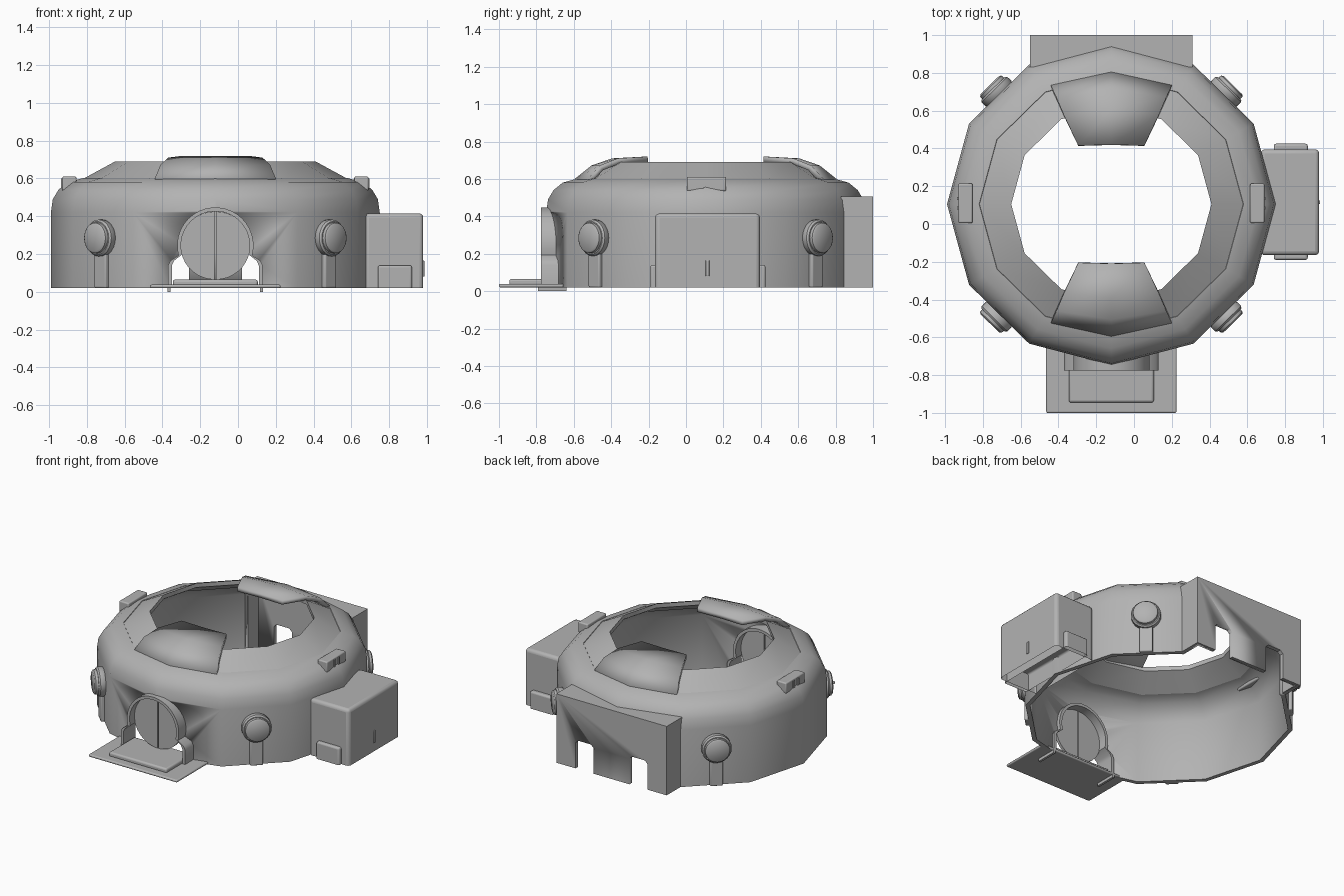
import bpy, bmesh, math
from mathutils import Vector, Matrix

if "Cube" in bpy.data.objects:
    bpy.data.objects.remove(bpy.data.objects["Cube"], do_unlink=True)

CX, CY = -0.12, 0.105
grey = bpy.data.materials.new("plain_grey")
grey.use_nodes = True
grey.diffuse_color = (0.45, 0.45, 0.45, 1)
grey.node_tree.nodes["Principled BSDF"].inputs["Base Color"].default_value = grey.diffuse_color


def finish(name, bm, bevel=0.0, smooth=True, thickness=0.0):
    """Turn a bmesh into a named, shaded object."""
    bmesh.ops.recalc_face_normals(bm, faces=bm.faces)
    mesh = bpy.data.meshes.new(name)
    bm.to_mesh(mesh)
    bm.free()
    ob = bpy.data.objects.new(name, mesh)
    bpy.context.collection.objects.link(ob)
    mesh.materials.append(grey)
    if thickness:
        mod = ob.modifiers.new("Thickness", 'SOLIDIFY')
        mod.thickness, mod.offset = thickness, -1
    if bevel:
        mod = ob.modifiers.new("Bevel", 'BEVEL')
        mod.width, mod.segments = bevel, 3
    if smooth:
        bpy.ops.object.select_all(action='DESELECT')
        ob.select_set(True)
        bpy.context.view_layer.objects.active = ob
        bpy.ops.object.shade_smooth_by_angle(angle=math.radians(40))
    return ob


def box(name, x, y, z, bevel=0.0, open_bottom=False):
    bm = bmesh.new()
    bmesh.ops.create_cube(bm, size=1)
    for v in bm.verts:
        v.co = Vector([(r[0] + r[1]) / 2 + c * (r[1] - r[0]) for c, r in zip(v.co, (x, y, z))])
    if open_bottom:
        bmesh.ops.delete(bm, geom=[f for f in bm.faces if f.normal.z < -0.5], context='FACES')
    return finish(name, bm, bevel)


def revolve(name, profile, sides, matrix, closed=False, **kw):
    """Spin (radius, height) points about the local z axis."""
    bm = bmesh.new()
    rings = [[bm.verts.new((r * math.cos(math.tau * i / sides), r * math.sin(math.tau * i / sides), z))
              for i in range(sides)] for r, z in profile]
    pairs = list(zip(rings, rings[1:])) + ([(rings[-1], rings[0])] if closed else [])
    for a, b in pairs:
        for i in range(sides):
            j = (i + 1) % sides
            bm.faces.new((a[i], a[j], b[j], b[i]))
    if not closed:
        bm.faces.new(rings[0])
        bm.faces.new(rings[-1])
    bm.transform(matrix)
    return finish(name, bm, **kw)


def prism(name, outline, y0, y1, inner=None, **kw):
    """Extrude an x-z outline along y; with an inner outline it becomes a strip."""
    bm = bmesh.new()
    points = outline + (inner[::-1] if inner else [])
    front = [bm.verts.new((CX + x, y0, z)) for x, z in points]
    back = [bm.verts.new((CX + x, y1, z)) for x, z in points]
    n = len(points)
    for i in range(n):
        j = (i + 1) % n
        bm.faces.new((front[i], front[j], back[j], back[i]))
    for side in (front, back):
        if inner:
            for i in range(n // 2 - 1):
                bm.faces.new((side[i], side[i + 1], side[n - 2 - i], side[n - 1 - i]))
        else:
            bm.faces.new(side)
    return finish(name, bm, **kw)


def cut(target, cutter):
    cutter.hide_render = True
    cutter.hide_viewport = True
    mod = target.modifiers.new("Cut", 'BOOLEAN')
    mod.operation, mod.solver, mod.object = 'DIFFERENCE', 'EXACT', cutter


def door_outline(r, w, bottom):
    """Round arch that flares out to a wider foot."""
    arc = [(r * math.cos(math.radians(a)), 0.245 + r * math.sin(math.radians(a)))
           for a in range(-15, 196, 10)]
    right = [(w, bottom), (w, 0.14), (w - 0.012, 0.165)]
    return right + arc + [(-x, z) for x, z in reversed(right)]


# Twelve-sided wall with a rounded shoulder, and the sloping roof ring on it
place = Matrix.Translation((CX, CY, 0)) @ Matrix.Diagonal((1, 0.98, 1, 1))
wall = revolve("wall", [(0.87, 0.02), (0.87, 0.42), (0.86, 0.49), (0.83, 0.54), (0.78, 0.58),
                        (0.70, 0.602), (0.68, 0.57), (0.76, 0.55), (0.84, 0.45), (0.84, 0.02)],
               12, place, closed=True)
revolve("roof_ring", [(0.705, 0.595), (0.53, 0.69), (0.53, 0.66), (0.68, 0.57)], 12, place, closed=True)

# Curved roof panels, front and back
for name, s in (("back_roof_panel", 1), ("front_roof_panel", -1)):
    bm = bmesh.new()
    rows = []
    for half, edge, mid, z in ((0.32, 0.63, 0.70, 0.60), (0.29, 0.565, 0.61, 0.672),
                               (0.25, 0.47, 0.50, 0.71), (0.175, 0.31, 0.315, 0.72)):
        rows.append([bm.verts.new((CX + x, CY + s * y, z)) for x, y in ((-half, edge), (0, mid), (half, edge))])
    for a, b in zip(rows, rows[1:]):
        for i in range(2):
            quad = (a[i], a[i + 1], b[i + 1], b[i])
            bm.faces.new(quad if s < 0 else quad[::-1])
    finish(name, bm, thickness=0.03)

# Hollow rear block with two doorways, open to the inside
rear = box("rear_block", (-0.55, 0.31), (0.83, 1.0), (0.02, 0.505))
hollow = box("rear_hollow_cutter", (-0.52, 0.28), (0.6, 0.97), (-0.1, 0.475))
inside = revolve("inside_cutter", [(0.85, -0.2), (0.85, 0.8)], 12, place)
cut(wall, hollow)
cut(rear, hollow)
cut(rear, inside)
for name, s in (("left", 1), ("right", -1)):
    outline = [(s * x, z) for x, z in ((0.14, -0.1), (0.28, -0.1), (0.28, 0.2), (0.26, 0.22), (0.16, 0.22), (0.14, 0.2))]
    cut(rear, prism(name + "_doorway_cutter", outline, 0.9, 1.1))

# Front entrance: opening, frame and split round door
cut(wall, prism("entrance_cutter", door_outline(0.19, 0.24, -0.1), -1.0, -0.45))
prism("entrance_frame", door_outline(0.202, 0.25, 0.03), -0.775, -0.64, door_outline(0.182, 0.23, 0.03))
for name, s in (("left", 1), ("right", -1)):
    half = [(s * (0.004 + 0.18 * math.cos(a)), 0.245 + 0.18 * math.sin(a))
            for a in (math.radians(d) for d in range(-90, 91, 10))]
    prism(name + "_door_half", half, -0.72, -0.70)

# Entrance platform with a raised step and runners beneath
box("platform", (-0.465, 0.225), (-1.0, -0.64), (0.02, 0.038), 0.008)
box("platform_step", (-0.345, 0.105), (-0.945, -0.66), (0.03, 0.065), 0.012)
for name, s in (("left", 1), ("right", -1)):
    x = CX + s * 0.245
    box(name + "_runner", (x - 0.008, x + 0.008), (-0.79, -0.64), (0.0, 0.03))

# Side annex, its low wings and the small handle
box("annex", (0.67, 0.98), (-0.165, 0.395), (0.02, 0.415), 0.022, True)
box("annex_wings", (0.74, 0.92), (-0.19, 0.425), (0.02, 0.14), 0.012, True)
box("annex_handle", (0.97, 0.986), (0.105, 0.125), (0.08, 0.165), 0.004)

# Round lamps with a post below on the four diagonal walls
for k, name in enumerate(("back_left", "back_right", "front_right", "front_left")):
    turn = place @ Matrix.Rotation(math.radians(45 + 90 * k), 4, 'Z')
    lamp = turn @ Matrix.Translation((0.83, 0, 0.285)) @ Matrix.Rotation(math.pi / 2, 4, 'Y')
    revolve(name + "_lamp", [(0.085, 0), (0.097, 0.015), (0.097, 0.045), (0.088, 0.055), (0.082, 0.055),
                             (0.08, 0.072), (0.07, 0.08)], 24, lamp)
    bm = bmesh.new()
    bmesh.ops.create_cube(bm, size=1)
    bm.transform(turn @ Matrix.Translation((0.845, 0, 0.13)) @ Matrix.Diagonal((0.04, 0.085, 0.22, 1)))
    finish(name + "_lamp_post", bm, 0.008)

# Clamps on the shoulder with ribs on the outside
for name, s in (("left", 1), ("right", -1)):
    x0, x1 = sorted((CX + s * 0.735, CX + s * 0.81))
    clamp = box(name + "_clamp", (x0, x1), (0.005, 0.215), (0.535, 0.61), 0.008)
    for y in (0.085, 0.135):
        xo = CX + s * 0.81
        box(name + "_clamp_rib", (xo - 0.006, xo + 0.006), (y - 0.008, y + 0.008), (0.55, 0.6))
